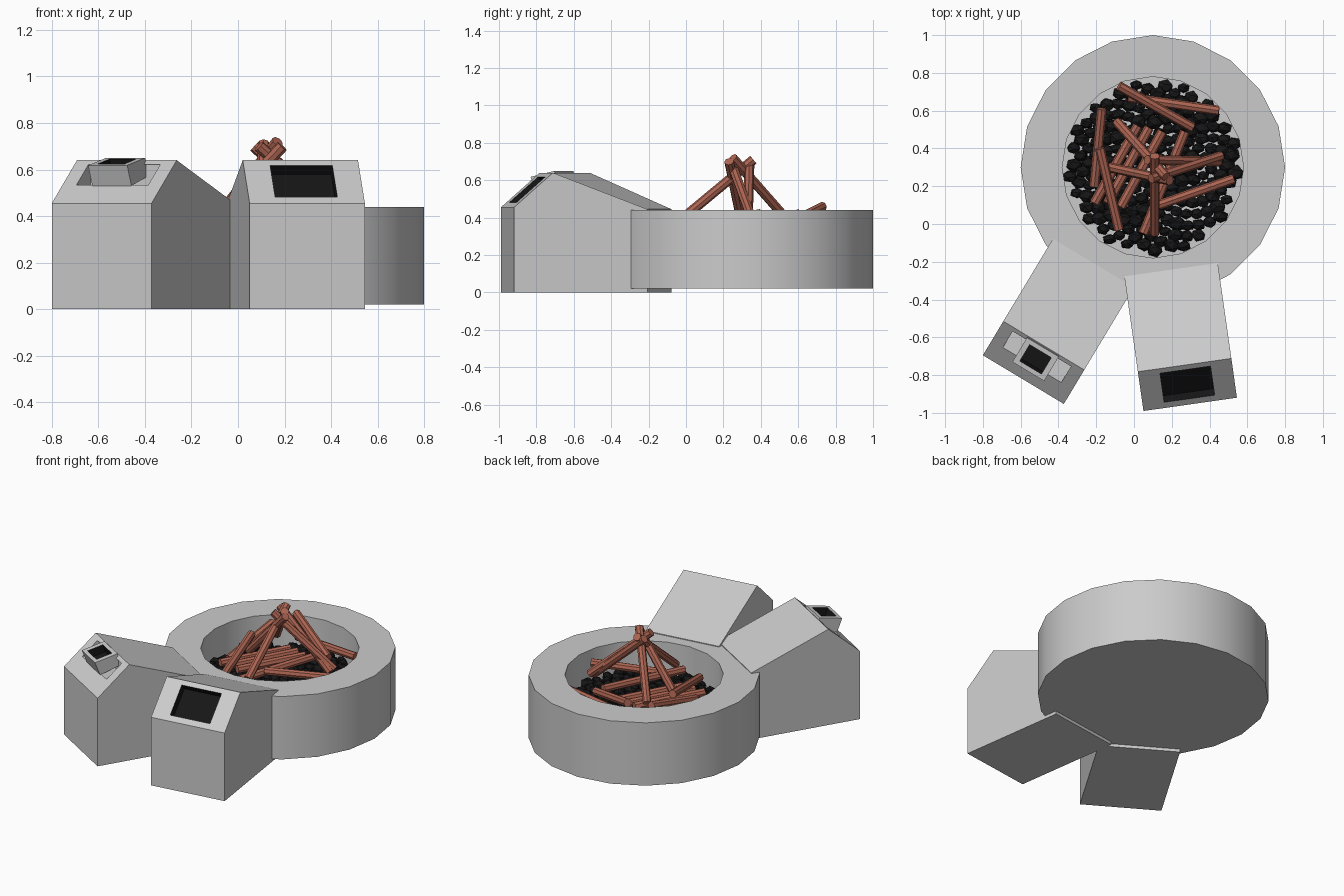
import bpy, bmesh, math, random
from mathutils import Vector, Matrix

if "Cube" in bpy.data.objects:
    bpy.data.objects.remove(bpy.data.objects["Cube"])

random.seed(4)
PIT = Vector((0.1, 0.3, 0))


def material(name, color):
    m = bpy.data.materials.new(name)
    m.diffuse_color = (*color, 1)
    m.use_nodes = True
    m.node_tree.nodes["Principled BSDF"].inputs["Base Color"].default_value = m.diffuse_color
    return m


GREY = material("stone", (0.6, 0.6, 0.6))
BLACK = material("soot", (0.008, 0.008, 0.008))
WOOD = material("wood", (0.42, 0.13, 0.085))


def finish(bm, name, mats=(), loc=(0, 0, 0), angle=0, smooth=False):
    bmesh.ops.recalc_face_normals(bm, faces=bm.faces[:])
    me = bpy.data.meshes.new(name)
    bm.to_mesh(me)
    bm.free()
    for m in mats:
        me.materials.append(m)
    if smooth:
        me.polygons.foreach_set("use_smooth", [True] * len(me.polygons))
        me.set_sharp_from_angle(angle=math.radians(30))
    ob = bpy.data.objects.new(name, me)
    ob.location = loc
    ob.rotation_euler.z = math.radians(angle)
    bpy.context.collection.objects.link(ob)
    return ob


def ring_of_faces(bm, face, targets, mat):
    """Inset a quad to exact positions, keeping vertex order."""
    old = face.verts[:]
    new = [bm.verts.new(t) for t in targets]
    bm.faces.remove(face)
    n = len(old)
    for i in range(n):
        bm.faces.new((old[i], old[(i + 1) % n], new[(i + 1) % n], new[i])).material_index = mat
    inner = bm.faces.new(new)
    return inner


# Round pit wall: lathed section, 20 sides
bm = bmesh.new()
section = [(0, .02), (.7, .02), (.7, .44), (.48, .44), (.48, .22), (0, .22)]
vs = [bm.verts.new((r, 0, z)) for r, z in section]
es = [bm.edges.new(p) for p in zip(vs, vs[1:])]
bmesh.ops.spin(bm, geom=vs + es, cent=(0, 0, 0), axis=(0, 0, 1),
               angle=math.tau, steps=20, use_duplicate=False)
bmesh.ops.remove_doubles(bm, verts=bm.verts[:], dist=1e-4)
finish(bm, "pit_wall", [GREY], PIT, smooth=True)

# Bed of coals
bm = bmesh.new()
for i in range(190):
    r, a = 0.45 * math.sqrt((i + .5) / 190), i * 2.39996
    size = random.uniform(.035, .05)
    mat = (Matrix.Translation((r * math.cos(a), r * math.sin(a), .245 + random.uniform(-.015, .01)))
           @ Matrix.Rotation(random.uniform(0, 6), 4, 'X')
           @ Matrix.Diagonal((size, size * .9, size * .75, 1)))
    bmesh.ops.create_icosphere(bm, subdivisions=1, radius=1, matrix=mat)
finish(bm, "coals", [BLACK], PIT)

# Logs: leaning pile on top, loose logs below
leaning = [
    ((-.09, .54, .39), (.17, .25, .72)),
    ((.46, .36, .37), (.09, .24, .70)),
    ((.11, -.05, .37), (.11, .36, .71)),
    ((-.13, .30, .36), (.19, .23, .70)),
    ((.45, .33, .36), (.07, .34, .70)),
]
loose = [
    ((-.08, .73, .46), (.31, .51, .35)),
    ((-.03, .67, .34), (.45, .60, .36)),
    ((-.17, .61, .42), (-.21, .20, .32)),
    ((-.18, .40, .42), (-.08, -.03, .34)),
    ((-.21, .11, .33), (.02, .52, .33)),
    ((-.14, .11, .33), (.08, .51, .33)),
    ((-.07, .09, .33), (.15, .49, .33)),
    ((.05, -.05, .35), (.27, .49, .37)),
    ((.13, .10, .37), (.53, .24, .38)),
]
for i, (a, b) in enumerate(leaning + loose):
    a, b = Vector(a), Vector(b)
    rot = (b - a).to_track_quat('Z', 'Y').to_matrix().to_4x4()
    bm = bmesh.new()
    bmesh.ops.create_cone(bm, cap_ends=True, segments=8, radius1=.026, radius2=.026,
                          depth=(b - a).length, matrix=Matrix.Translation((a + b) / 2) @ rot)
    finish(bm, f"log_{i + 1}", [WOOD])


# Side hoods: extruded house profile with a recess in the front slope
W = 0.5
PROFILE = [(0, 0), (0, .455), (.21, .64), (.72, .445), (.72, 0)]


def slope_z(d):
    return .455 + d * .185 / .21


def hood(name, loc, angle, rect, push, mat):
    bm = bmesh.new()
    left = [bm.verts.new((0, y, z)) for y, z in PROFILE]
    right = [bm.verts.new((W, y, z)) for y, z in PROFILE]
    bm.faces.new(left)
    bm.faces.new(right[::-1])
    for i in range(5):
        j = (i + 1) % 5
        f = bm.faces.new((left[i], left[j], right[j], right[i]))
        if i == 1:
            slope = f
    w0, w1, d0, d1 = rect
    pts = [Vector((w, d, slope_z(d))) for w, d in ((w0, d0), (w0, d1), (w1, d1), (w1, d0))]
    inner = ring_of_faces(bm, slope, pts, 0)
    inner = ring_of_faces(bm, inner, [push(p) for p in pts], mat)
    inner.material_index = mat
    return finish(bm, name, [GREY, BLACK], loc, angle)


hood("hood_with_window", (.05, -.99, 0), 8.1, (.115, .385, .03, .185),
     lambda p: p + Vector((0, .035, -.04)), 1)
CHUTE_LOC, CHUTE_ANGLE = (-.8, -.695, 0), -31
hood("hood_with_chute", CHUTE_LOC, CHUTE_ANGLE, (.07, .43, .09, .19),
     lambda p: Vector((p.x, .205, p.z)), 0)

# Hollow chute tilted out of the notch
bm = bmesh.new()
x0, x1 = .152, .348
base = [bm.verts.new(p) for p in ((x0, .085, .53), (x1, .085, .53), (x1, .22, .57), (x0, .22, .57))]
top = [bm.verts.new(p) for p in ((x0, .05, .618), (x1, .05, .618), (x1, .2, .65), (x0, .2, .65))]
bm.faces.new(base)
for i in range(4):
    j = (i + 1) % 4
    bm.faces.new((base[i], base[j], top[j], top[i]))
lid = bm.faces.new(top)
c = lid.calc_center_median()
rim = [c + (v.co - c) * .68 for v in top]
lid = ring_of_faces(bm, lid, rim, 0)
lid = ring_of_faces(bm, lid, [p + Vector((0, .015, -.05)) for p in rim], 1)
lid.material_index = 1
finish(bm, "chute", [GREY, BLACK], CHUTE_LOC, CHUTE_ANGLE)
